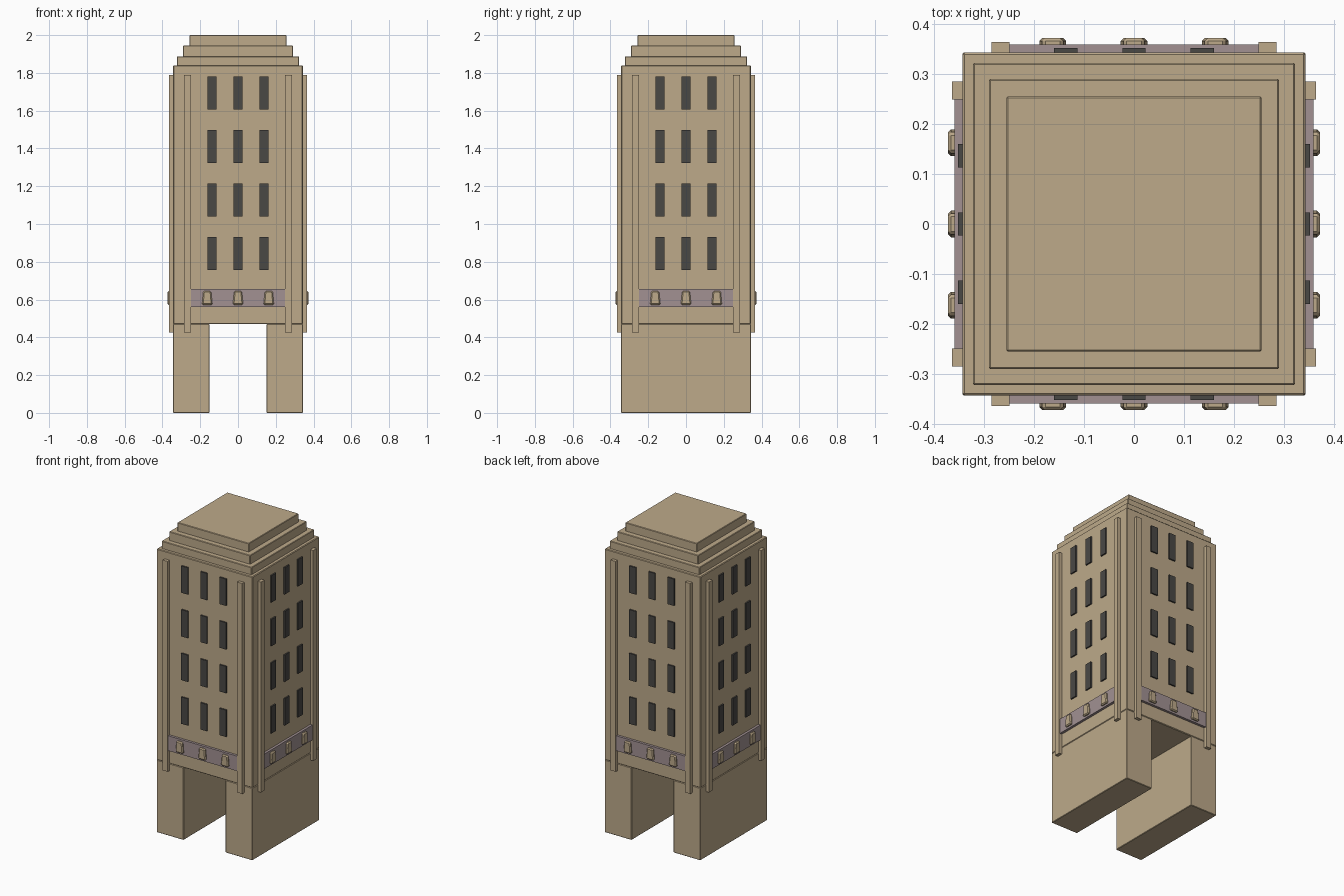
import bpy, bmesh, math
from mathutils import Matrix

if "Cube" in bpy.data.objects:
    bpy.data.objects.remove(bpy.data.objects["Cube"])


def material(name, rgb):
    m = bpy.data.materials.new(name)
    m.diffuse_color = (*rgb, 1)
    m.use_nodes = True
    m.node_tree.nodes["Principled BSDF"].inputs["Base Color"].default_value = m.diffuse_color
    return m


STONE = material("tan stone", (0.51, 0.40, 0.255))
FRIEZE = material("mauve frieze", (0.36, 0.285, 0.29))
GLASS = material("dark glass", (0.068, 0.065, 0.06))


def block(name, x, y, z, mat, bevel=0.0, top_scale=1.0, turn=0):
    """Box between the given ranges, optionally narrowed at the top and turned about z."""
    bm = bmesh.new()
    bmesh.ops.create_cube(bm, size=1)
    cx = (x[0] + x[1]) / 2
    for v in bm.verts:
        s = top_scale if v.co.z > 0 else 1
        v.co = (cx + v.co.x * (x[1] - x[0]) * s,
                (y[0] + y[1]) / 2 + v.co.y * (y[1] - y[0]),
                (z[0] + z[1]) / 2 + v.co.z * (z[1] - z[0]))
    if bevel:
        bmesh.ops.bevel(bm, geom=bm.edges[:], offset=bevel, segments=1,
                        affect='EDGES', profile=0.5)
    bm.transform(Matrix.Rotation(turn * math.pi / 2, 4, 'Z'))
    bmesh.ops.recalc_face_normals(bm, faces=bm.faces[:])
    me = bpy.data.meshes.new(name)
    bm.to_mesh(me)
    bm.free()
    me.materials.append(mat)
    ob = bpy.data.objects.new(name, me)
    bpy.context.collection.objects.link(ob)
    return ob


W = 0.344  # half width of the tower

# Two base piers with a passage between them
block("left_pier", (-W, -0.15), (-W, W), (0, 0.47), STONE, 0.003)
block("right_pier", (0.15, W), (-W, W), (0, 0.47), STONE, 0.003)

# Tower shaft and stepped crown
block("tower", (-W, W), (-W, W), (0.47, 1.84), STONE, 0.004)
for i, (h, z0, z1) in enumerate([(0.323, 1.835, 1.888), (0.291, 1.883, 1.945),
                                 (0.256, 1.94, 2.0)]):
    block(f"crown_step_{i + 1}", (-h, h), (-h, h), (z0, z1), STONE, 0.003)

# Same ornament on all four sides
for side in range(4):
    # Slim pilasters near the corners
    for s in (-1, 1):
        block("pilaster", (s * 0.268 - 0.018, s * 0.268 + 0.018), (-0.365, -0.335),
              (0.425, 1.79), STONE, turn=side)
    # Frieze band with keystones
    block("frieze", (-0.25, 0.25), (-0.36, -0.335), (0.56, 0.657), FRIEZE, turn=side)
    for x in (-0.163, 0, 0.163):
        block("keystone", (x - 0.0275, x + 0.0275), (-0.373, -0.352),
              (0.572, 0.645), STONE, 0.006, 0.75, side)
    # Window grid
    for x in (-0.137, 0, 0.137):
        for row in range(4):
            z = 0.843 + row * 0.2835
            block("window", (x - 0.0235, x + 0.0235), (-0.353, -0.3435),
                  (z - 0.087, z + 0.087), GLASS, turn=side)
